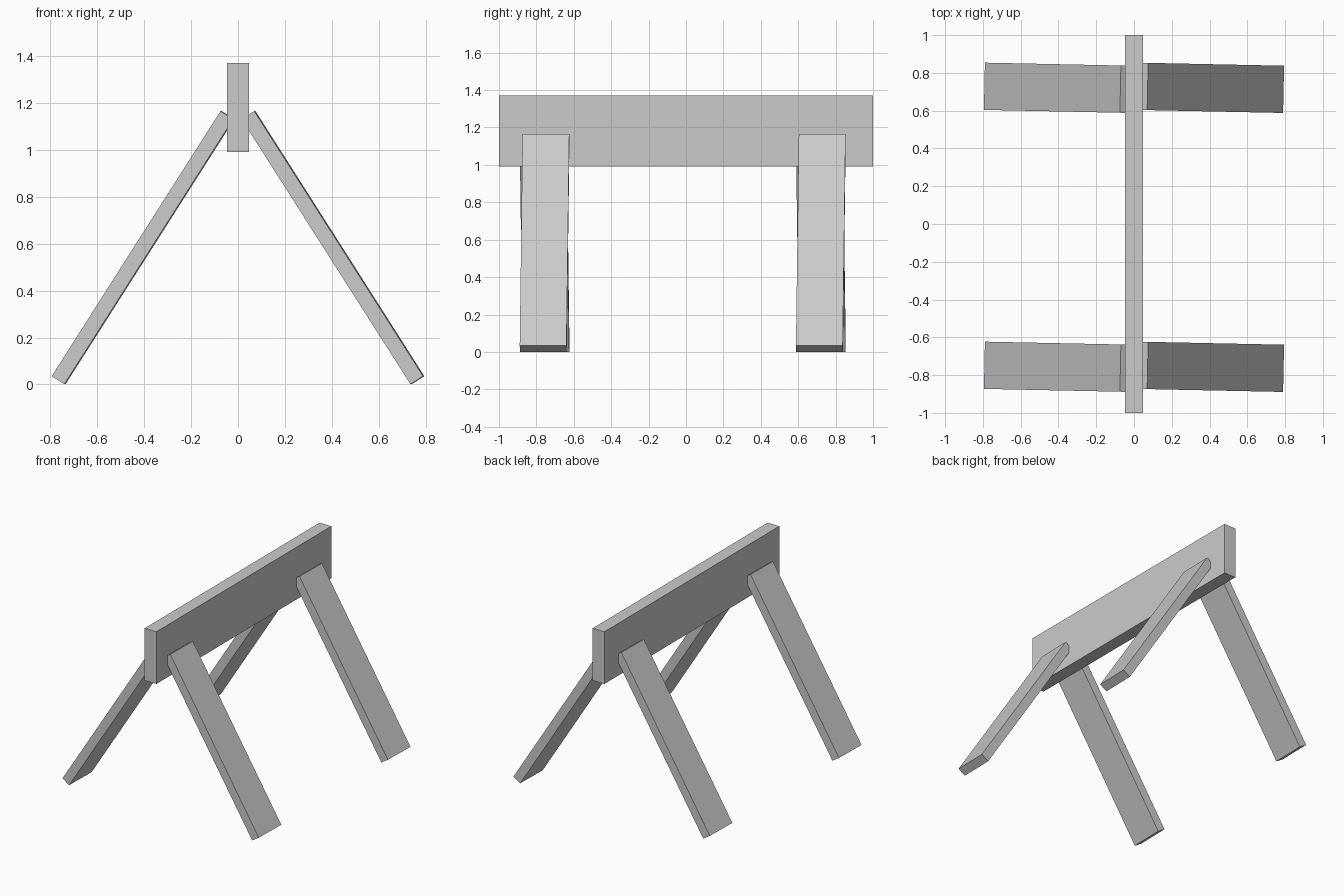
import bpy
from math import radians
from mathutils import Matrix

if "Cube" in bpy.data.objects:
    bpy.data.objects.remove(bpy.data.objects["Cube"])


def box(name, size, matrix):
    bpy.ops.mesh.primitive_cube_add(size=1)
    ob = bpy.context.object
    ob.name = name
    ob.data.transform(matrix @ Matrix.Diagonal((*size, 1)))
    return ob


# Top beam
box("top_beam", (0.094, 2.0, 0.378), Matrix.Translation((0, 0, 1.181)))

# Two pairs of splayed plank legs, each pair slightly twisted about the vertical
for end, y in (("front", -0.756), ("back", 0.721)):
    for side, turn in (("right", 0), ("left", 180)):
        m = (Matrix.Translation((0, y, 0))
             @ Matrix.Rotation(radians(turn), 4, 'Z')
             @ Matrix.Translation((0.405, 0, 0.583))
             @ Matrix.Rotation(radians(-1.2), 4, 'Z')
             @ Matrix.Rotation(radians(-32.5), 4, 'Y'))
        box(f"{end}_{side}_leg", (0.064, 0.25, 1.34), m)
